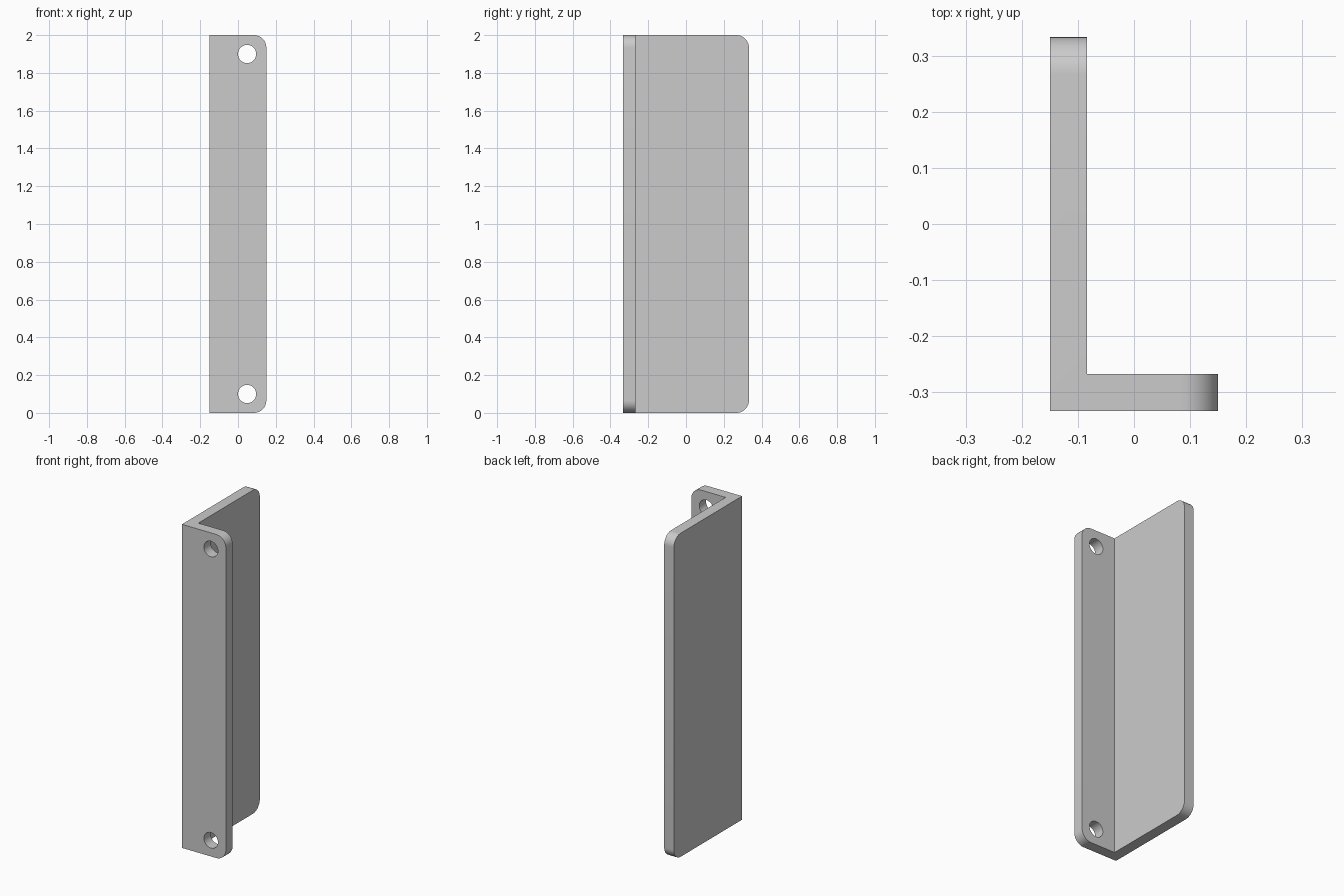
import bpy, bmesh, math

old = bpy.data.objects.get("Cube")
if old:
    bpy.data.objects.remove(old, do_unlink=True)

HALF_X, HALF_Y, HEIGHT = 0.15, 0.333, 2.0
THICK, CORNER = 0.066, 0.066
HOLE_X, HOLE_Z, HOLE_R = 0.048, 0.1, 0.048

grey = bpy.data.materials.new("light grey")
grey.use_nodes = True
colour = (0.6, 0.6, 0.6, 1)
grey.diffuse_color = colour
grey.node_tree.nodes["Principled BSDF"].inputs["Base Color"].default_value = colour

# L-shaped profile extruded upward
inner_x, inner_y = -HALF_X + THICK, -HALF_Y + THICK
profile = [(-HALF_X, -HALF_Y), (HALF_X, -HALF_Y), (HALF_X, inner_y),
           (inner_x, inner_y), (inner_x, HALF_Y), (-HALF_X, HALF_Y)]
bm = bmesh.new()
base = bm.faces.new([bm.verts.new((x, y, 0)) for x, y in profile])
top = bmesh.ops.extrude_face_region(bm, geom=[base])["geom"]
bmesh.ops.translate(bm, vec=(0, 0, HEIGHT),
                    verts=[v for v in top if isinstance(v, bmesh.types.BMVert)])
bmesh.ops.recalc_face_normals(bm, faces=bm.faces)

# Round the four free corners: the horizontal edges at the end of each flange
def is_corner(edge):
    a, b = (v.co for v in edge.verts)
    flat = abs(a.z - b.z) < 1e-5
    flange_end = min(a.x, b.x) > HALF_X - 1e-4
    plate_end = min(a.y, b.y) > HALF_Y - 1e-4
    return flat and (flange_end or plate_end)

bmesh.ops.bevel(bm, geom=[e for e in bm.edges if is_corner(e)], offset=CORNER,
                segments=12, profile=0.5, affect='EDGES')
mesh = bpy.data.meshes.new("angle_bracket")
bm.to_mesh(mesh)
bm.free()
bracket = bpy.data.objects.new("angle_bracket", mesh)
bpy.context.collection.objects.link(bracket)
mesh.materials.append(grey)

# Screw holes through the narrow flange
for name, z in (("lower", HOLE_Z), ("upper", HEIGHT - HOLE_Z)):
    bpy.ops.mesh.primitive_cylinder_add(
        vertices=48, radius=HOLE_R, depth=THICK * 3,
        location=(HOLE_X, -HALF_Y + THICK / 2, z), rotation=(math.pi / 2, 0, 0))
    cutter = bpy.context.object
    cutter.name = name + "_hole_cutter"
    cutter.data.materials.append(grey)
    cutter.hide_render = True
    cutter.hide_viewport = True
    cut = bracket.modifiers.new(name + "_hole", 'BOOLEAN')
    cut.operation = 'DIFFERENCE'
    cut.solver = 'EXACT'
    cut.object = cutter

# Apply the holes, discard the cutters, then smooth the rounded faces
bpy.ops.object.select_all(action='DESELECT')
bracket.select_set(True)
bpy.context.view_layer.objects.active = bracket
for cut in list(bracket.modifiers):
    cutter = cut.object
    bpy.ops.object.modifier_apply(modifier=cut.name)
    bpy.data.objects.remove(cutter, do_unlink=True)
bpy.ops.object.shade_smooth_by_angle(angle=math.radians(30))
